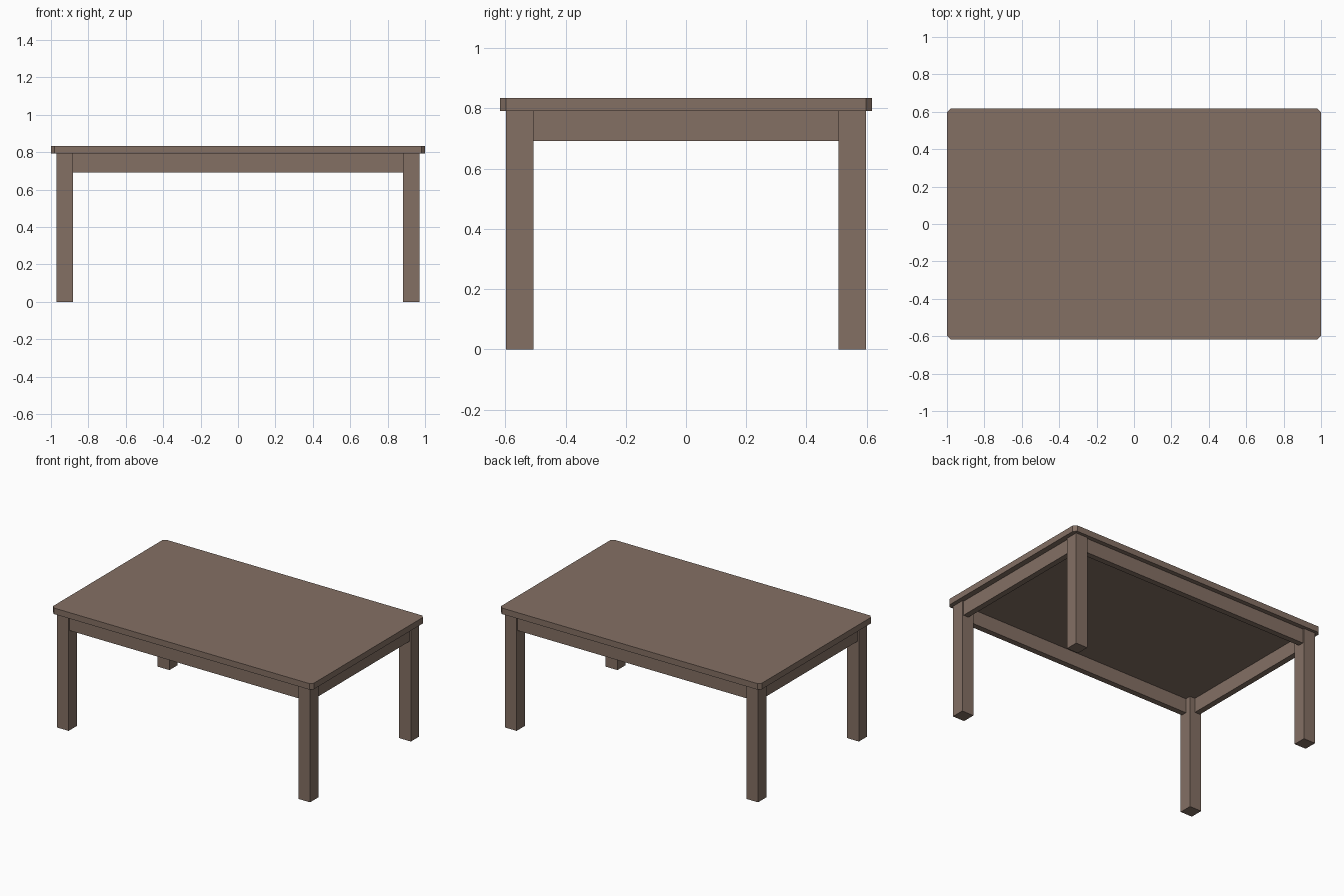
import bpy
import bmesh

cube = bpy.data.objects.get("Cube")
if cube:
    bpy.data.objects.remove(cube, do_unlink=True)

# Main sizes
TOP_X, TOP_Y, TOP_Z, UNDER_Z = 1.0, 0.618, 0.834, 0.792
LEG_X, LEG_Y, LEG = 0.971, 0.597, 0.09
APRON_Z, APRON, RECESS = 0.692, 0.04, 0.01

# Single wood colour
wood = bpy.data.materials.new("brown_wood")
wood.use_nodes = True
colour = (0.231, 0.162, 0.127, 1)
wood.diffuse_color = colour
wood.node_tree.nodes["Principled BSDF"].inputs["Base Color"].default_value = colour


def box(name, low, high, corner=0):
    """Box between two corners, with optional cut vertical edges."""
    bm = bmesh.new()
    bmesh.ops.create_cube(bm, size=1)
    for v in bm.verts:
        v.co = [(a + b) / 2 + c * (b - a) for a, b, c in zip(low, high, v.co)]
    if corner:
        upright = [e for e in bm.edges
                   if abs(e.verts[0].co.z - e.verts[1].co.z) > 0.01]
        bmesh.ops.bevel(bm, geom=upright, offset=corner, segments=1,
                        affect='EDGES')
    mesh = bpy.data.meshes.new(name)
    bm.to_mesh(mesh)
    bm.free()
    mesh.materials.append(wood)
    obj = bpy.data.objects.new(name, mesh)
    bpy.context.collection.objects.link(obj)
    return obj


def mirrored(name, side, axis, low, high):
    """Box reflected to the given side along each listed axis."""
    low, high = list(low), list(high)
    for a, s in zip(axis, side):
        if s < 0:
            low[a], high[a] = -high[a], -low[a]
    return box(name, low, high)


# Table top with clipped corners
box("table_top", (-TOP_X, -TOP_Y, UNDER_Z), (TOP_X, TOP_Y, TOP_Z), 0.02)

# Four square legs
for x_name, sx in (("left", 1), ("right", -1)):
    for y_name, sy in (("front", -1), ("back", 1)):
        mirrored(f"{y_name}_{x_name}_leg", (sx, sy), (0, 1),
                 (LEG_X - LEG, LEG_Y - LEG, 0), (LEG_X, LEG_Y, UNDER_Z))

# Long aprons along the front and back
span_x, face_y = LEG_X - LEG, LEG_Y - RECESS
for name, s in (("front_apron", -1), ("back_apron", 1)):
    mirrored(name, (s,), (1,), (-span_x, face_y - APRON, APRON_Z),
             (span_x, face_y, UNDER_Z))

# Short aprons along the sides
span_y, face_x = LEG_Y - LEG, LEG_X - RECESS
for name, s in (("left_apron", 1), ("right_apron", -1)):
    mirrored(name, (s,), (0,), (face_x - APRON, -span_y, APRON_Z),
             (face_x, span_y, UNDER_Z))
